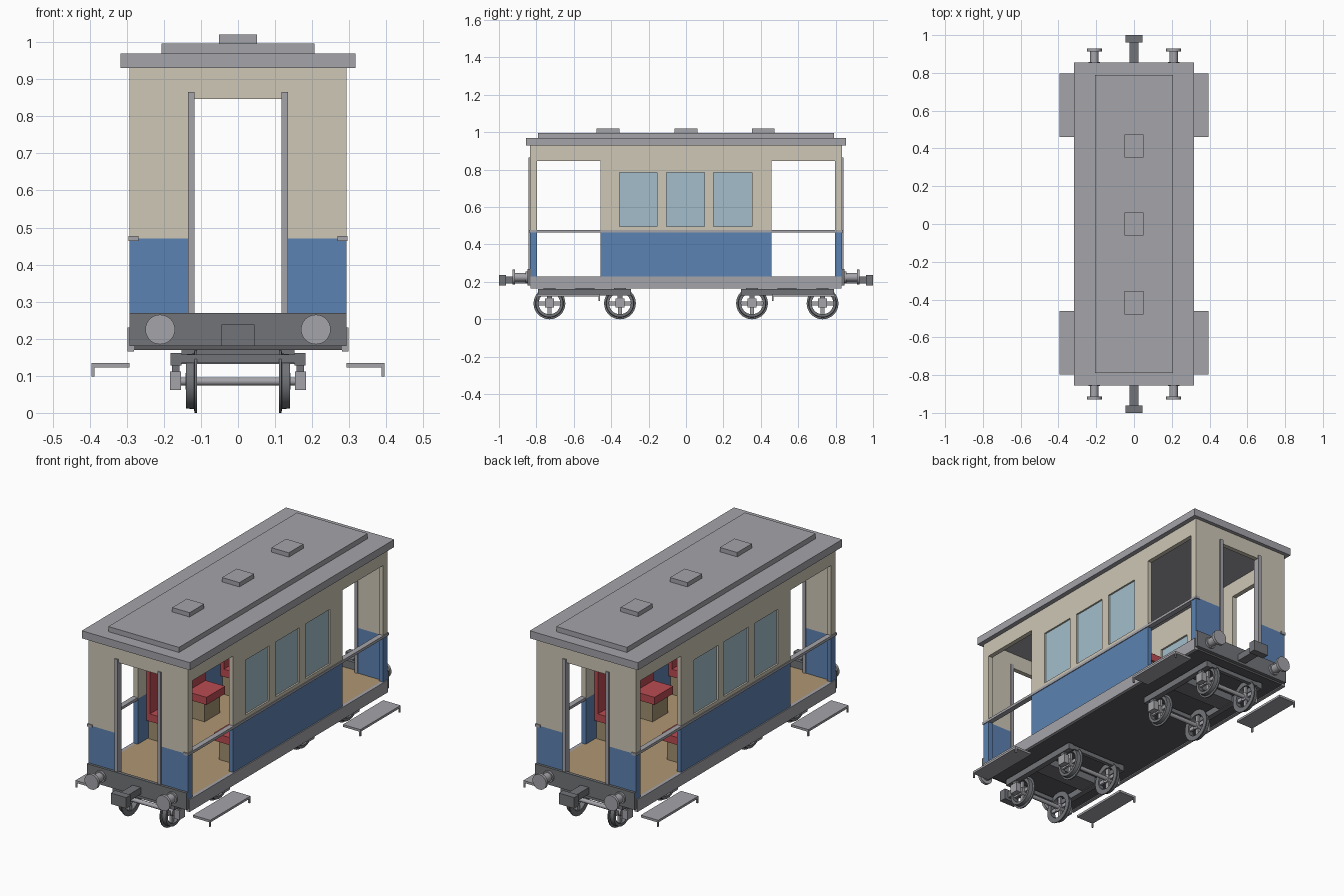
import bpy, bmesh, math
from mathutils import Matrix, Vector

if "Cube" in bpy.data.objects:
    bpy.data.objects.remove(bpy.data.objects["Cube"])


def srgb(r, g, b):
    return [((c / 255 + 0.055) / 1.055) ** 2.4 for c in (r, g, b)] + [1.0]


def material(name, *rgb):
    m = bpy.data.materials.new(name)
    m.diffuse_color = srgb(*rgb)
    m.use_nodes = True
    m.node_tree.nodes["Principled BSDF"].inputs["Base Color"].default_value = m.diffuse_color
    return m


GREY = material("light grey", 164, 164, 170)
DARK = material("dark grey", 114, 116, 120)
UNDER = material("underframe grey", 92, 92, 95)
CREAM = material("cream", 206, 199, 182)
BLUE = material("blue", 92, 130, 178)
GLASS = material("window blue", 163, 190, 202)
TAN = material("floor tan", 176, 150, 114)
WOOD = material("bench wood", 160, 143, 112)
RED = material("seat red", 186, 76, 82)


def finish(name, bm, mat, smooth=False):
    bmesh.ops.recalc_face_normals(bm, faces=bm.faces[:])
    me = bpy.data.meshes.new(name)
    bm.to_mesh(me)
    bm.free()
    me.materials.append(mat)
    ob = bpy.data.objects.new(name, me)
    bpy.context.collection.objects.link(ob)
    if smooth:
        bpy.ops.object.select_all(action='DESELECT')
        ob.select_set(True)
        bpy.context.view_layer.objects.active = ob
        bpy.ops.object.shade_smooth_by_angle(angle=math.radians(35))
    return ob


def signs(axis, sym):
    return (1, -1) if axis in sym else (1,)


def add_box(bm, x0, x1, y0, y1, z0, z1):
    mid = Vector(((x0 + x1) / 2, (y0 + y1) / 2, (z0 + z1) / 2))
    size = (abs(x1 - x0), abs(y1 - y0), abs(z1 - z0), 1)
    bmesh.ops.create_cube(bm, size=1, matrix=Matrix.Translation(mid) @ Matrix.Diagonal(size))


def boxes(name, mat, items, sym=""):
    """Boxes (x0, x1, y0, y1, z0, z1), repeated across the axes in sym."""
    bm = bmesh.new()
    for x0, x1, y0, y1, z0, z1 in items:
        for sx in signs("x", sym):
            for sy in signs("y", sym):
                add_box(bm, sx * x0, sx * x1, sy * y0, sy * y1, z0, z1)
    return finish(name, bm, mat)


def lathe(name, mat, profile, axis, places, segs=32):
    """Turn closed (along, radius) profile about 'X' or 'Y'; places = (centre, sign)."""
    bm = bmesh.new()
    for centre, sign in places:
        rings = []
        for i in range(segs):
            a = 2 * math.pi * i / segs
            ring = []
            for u, r in profile:
                p = (sign * u, r * math.cos(a), r * math.sin(a))
                if axis == "Y":
                    p = (p[1], p[0], p[2])
                ring.append(bm.verts.new(Vector(centre) + Vector(p)))
            rings.append(ring)
        n = len(profile)
        for i in range(segs):
            a, b = rings[i], rings[(i + 1) % segs]
            for j in range(n):
                k = (j + 1) % n
                if profile[j][1] > 1e-4 or profile[k][1] > 1e-4:
                    bm.faces.new((a[j], a[k], b[k], b[j]))
    bmesh.ops.remove_doubles(bm, verts=bm.verts[:], dist=1e-5)
    return finish(name, bm, mat, True)


# Roof, raised deck and vents
boxes("roof", GREY, [(-.317, .317, -.855, .855, .93, .97)])
boxes("roof_deck", GREY, [(-.207, .207, -.79, .79, .97, .997)])
boxes("roof_vents", GREY, [(-.051, .051, y - .061, y + .061, .997, 1.02) for y in (-.417, 0, .413)])

# Floor and underframe
boxes("floor", TAN, [(-.28, .28, -.83, .83, .215, .23)])
boxes("underframe", UNDER, [(-.28, .28, -.83, .83, .17, .215)])
boxes("sole_bars", GREY, [(.28, .298, -.832, .832, .165, .23)], "x")
boxes("buffer_beams", DARK, [(-.292, .292, .83, .848, .18, .27)], "y")

# Side walls: blue below the rail, cream above, three window holes
XI, XO = .267, .292
wins = [(-.355, -.155), (-.105, .098), (.147, .352)]
boxes("side_lower_panels", BLUE, [(XI, XO, -.457, .457, .23, .47)], "x")
edges = [-.457] + [v for w in wins for v in w] + [.457]
boxes("side_upper_panels", CREAM,
      [(XI, XO, -.457, .457, .47, .495), (XI, XO, -.457, .457, .785, .847),
       (XI, XO, -.81, .81, .847, .93)]
      + [(XI, XO, edges[i], edges[i + 1], .495, .785) for i in range(0, 8, 2)], "x")
boxes("window_panes", GLASS, [(.277, .283, a, b, .495, .785) for a, b in wins], "x")

# End walls with door opening and corner returns
boxes("end_lower_panels", BLUE,
      [(.125, XO, .81, .835, .23, .47), (XI, XO, .797, .81, .23, .47)], "xy")
boxes("end_upper_panels", CREAM,
      [(.125, XO, .81, .835, .47, .847), (XI, XO, .797, .81, .47, .847)], "xy")
boxes("end_headers", CREAM, [(-XO, XO, .81, .835, .847, .93)], "y")
boxes("door_posts", GREY, [(.117, .135, .806, .842, .23, .865)], "xy")
boxes("hand_rails", GREY, [(.268, .296, -.84, .84, .463, .477)], "x")

# Seats along the walls
rows = (-.31, 0, .31)
boxes("seat_bases", WOOD, [(.15, .262, y - .065, y + .065, .23, .33) for y in rows], "x")
boxes("seat_cushions", RED, [(.13, .265, y - .078, y + .078, .33, .37) for y in rows], "x")
boxes("seat_backs", RED, [(.245, .266, y - .078, y + .078, .37, .62) for y in rows], "x")

# Entrance steps with end brackets
boxes("steps", GREY, [(.293, .395, .46, .797, .122, .134)], "xy")
boxes("step_brackets", GREY,
      [(.387, .395, .46, .468, .098, .124), (.387, .395, .789, .797, .098, .124)], "xy")

# Buffers and couplers
ends = [((sx * .21, 0, .225), sy) for sx in (1, -1) for sy in (1, -1)]
lathe("buffers", GREY, [(.845, 0), (.845, .03), (.858, .03), (.858, .023), (.913, .023),
                        (.913, .04), (.928, .04), (.928, 0)], "Y", ends)
boxes("coupler_bars", DARK, [(-.024, .024, .845, .965, .192, .228)], "y")
boxes("coupler_heads", DARK, [(-.045, .045, .962, 1.0, .18, .238)], "y")

# Bogies: side frames, cross members, axle boxes
boxes("bogie_side_frames", DARK, [(.152, .182, .295, .79, .128, .162)], "xy")
boxes("bogie_bolsters", DARK, [(-.152, .152, .49, .59, .132, .17),
                               (-.152, .152, .295, .315, .135, .158),
                               (-.152, .152, .77, .79, .135, .158)], "y")
axles = [s * y for s in (1, -1) for y in (.353, .73)]
boxes("axle_boxes", GREY, [(.154, .184, y - .024, y + .024, .062, .112) for y in axles], "x")
boxes("axle_hangers", DARK, [(.158, .178, y - .014, y + .014, .11, .13) for y in axles], "x")

# Spoked, flanged wheels on axles
R = .085
hubs = [((0, y, R), s) for y in axles for s in (1, -1)]
lathe("wheel_rims", DARK, [(.111, .058), (.14, .058), (.14, .073), (.119, .075),
                           (.117, R), (.111, R)], "X", hubs)
lathe("wheel_hubs", GREY, [(.111, 0), (.111, .022), (.142, .022), (.142, 0)], "X", hubs, 24)
boxes("wheel_spokes", GREY,
      [b for y in axles for b in ((.118, .13, y - .06, y + .06, R - .01, R + .01),
                                  (.118, .13, y - .01, y + .01, R - .06, R + .06))], "x")
lathe("axles", GREY, [(-.156, 0), (-.156, .011), (.156, .011), (.156, 0)], "X",
      [((0, y, R), 1) for y in axles], 16)
